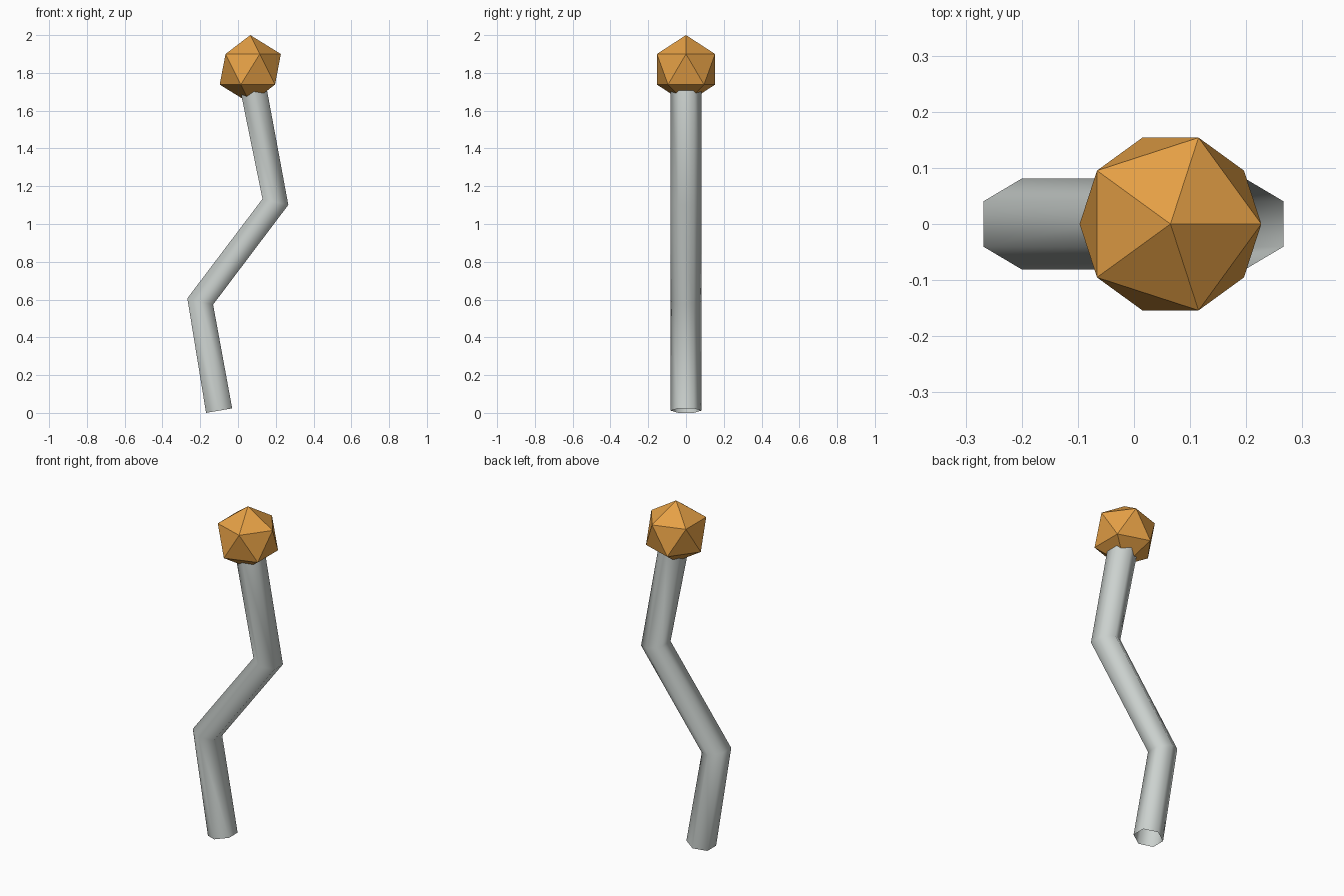
import bpy, bmesh, math
from mathutils import Vector

cube = bpy.data.objects.get("Cube")
if cube:
    bpy.data.objects.remove(cube)


def material(name, rgb):
    m = bpy.data.materials.new(name)
    m.use_nodes = True
    m.diffuse_color = (*rgb, 1)
    m.node_tree.nodes["Principled BSDF"].inputs["Base Color"].default_value = (*rgb, 1)
    return m


def add_object(name, bm, mat, smooth):
    bmesh.ops.recalc_face_normals(bm, faces=bm.faces[:])
    for f in bm.faces:
        f.smooth = smooth
    me = bpy.data.meshes.new(name)
    bm.to_mesh(me)
    bm.free()
    me.materials.append(mat)
    ob = bpy.data.objects.new(name, me)
    bpy.context.collection.objects.link(ob)
    return ob


silver = material("silver grey", (0.60, 0.64, 0.62))
amber = material("amber orange", (0.78, 0.35, 0.06))

# Bent shaft: an open six-sided tube swept along a zigzag, ending inside the knob
SIDES, RADIUS = 6, 0.081
path = [Vector(p) for p in
        ((-0.1, 0, 0.012), (-0.2, 0, 0.59), (0.198, 0, 1.117), (0.065, 0, 1.8))]
steps = [(b - a).normalized() for a, b in zip(path, path[1:])]
tangents = [steps[0]] + [(a + b).normalized() for a, b in zip(steps, steps[1:])] + [steps[-1]]
depth = Vector((0, 1, 0))

bm = bmesh.new()
rings = []
for point, tangent in zip(path, tangents):
    across = depth.cross(tangent)
    angles = [math.tau * i / SIDES for i in range(SIDES)]
    rings.append([bm.verts.new(point + RADIUS * (math.cos(a) * depth + math.sin(a) * across))
                  for a in angles])
for low, high in zip(rings, rings[1:]):
    for i in range(SIDES):
        j = (i + 1) % SIDES
        bm.faces.new((low[i], low[j], high[j], high[i]))
add_object("bent_shaft", bm, silver, True)

# Faceted knob: an icosahedron with a corner on top and an upper-ring corner toward +x
KNOB = 0.181
bm = bmesh.new()
top = bm.verts.new((0, 0, KNOB))
bottom = bm.verts.new((0, 0, -KNOB))
ring_radius, ring_height = KNOB * 2 / math.sqrt(5), KNOB / math.sqrt(5)


def knob_ring(turn, z):
    return [bm.verts.new((ring_radius * math.cos(math.tau * (i + turn) / 5),
                          ring_radius * math.sin(math.tau * (i + turn) / 5), z))
            for i in range(5)]


upper, lower = knob_ring(0, ring_height), knob_ring(0.5, -ring_height)
for i in range(5):
    j = (i + 1) % 5
    bm.faces.new((top, upper[i], upper[j]))
    bm.faces.new((upper[i], lower[i], upper[j]))
    bm.faces.new((upper[j], lower[i], lower[j]))
    bm.faces.new((bottom, lower[j], lower[i]))
knob = add_object("faceted_knob", bm, amber, False)
knob.location = (0.065, 0, 2 - KNOB)
